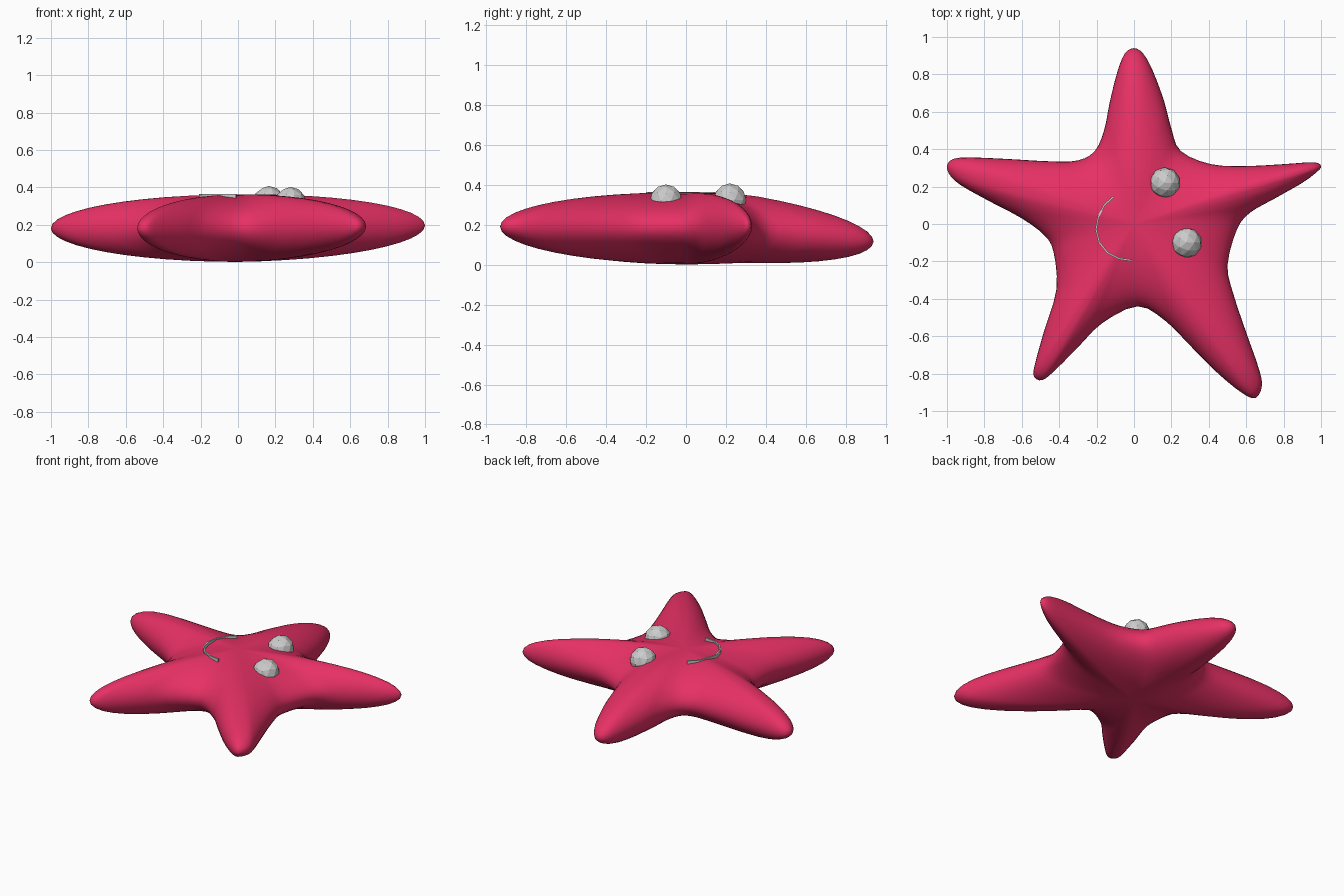
import bpy, bmesh, math
from mathutils import Vector

if "Cube" in bpy.data.objects:
    bpy.data.objects.remove(bpy.data.objects["Cube"])

# Star outline seen from above, clockwise from the back tip
OUTLINE = [(0, .94), (.05, .91), (.10, .82), (.16, .66), (.20, .51), (.25, .39), (.41, .32),
           (.60, .31), (.80, .32), (.96, .33), (1.0, .31), (.98, .28), (.90, .22), (.75, .135),
           (.62, .06), (.55, -.03), (.50, -.22), (.53, -.37), (.60, -.58), (.66, -.75),
           (.685, -.86), (.65, -.93), (.58, -.905), (.45, -.80), (.30, -.65), (.17, -.52),
           (.02, -.44), (-.17, -.53), (-.30, -.66), (-.42, -.78), (-.49, -.835), (-.535, -.815),
           (-.53, -.75), (-.48, -.57), (-.415, -.35), (-.43, -.15), (-.48, -.06), (-.60, .03),
           (-.77, .12), (-.93, .21), (-.99, .27), (-.995, .325), (-.93, .355), (-.72, .35),
           (-.45, .335), (-.30, .34), (-.21, .39), (-.16, .50), (-.13, .65), (-.09, .81),
           (-.05, .91)]
MID, HALF = .182, .18


def smooth_loop(pts, steps):
    """Closed Catmull-Rom loop through the points."""
    p = [Vector(q) for q in pts]
    n, out = len(p), []
    for i in range(n):
        a, b, c, d = p[i - 1], p[i], p[(i + 1) % n], p[(i + 2) % n]
        for k in range(steps):
            t = k / steps
            out.append(.5 * (2 * b + (c - a) * t + (2 * a - 5 * b + 4 * c - d) * t * t
                             + (3 * b - a - 3 * c + d) * t ** 3))
    return out


def finish(bm, name, smooth=False):
    bmesh.ops.recalc_face_normals(bm, faces=bm.faces[:])
    mesh = bpy.data.meshes.new(name)
    bm.to_mesh(mesh)
    bm.free()
    if smooth:
        mesh.shade_smooth()
    obj = bpy.data.objects.new(name, mesh)
    bpy.context.collection.objects.link(obj)
    return obj


def mid_height(x, y):
    # the back arm droops, the right arm lifts a little
    return MID - .065 * max(0, (y - .3) / .64) + .015 * max(0, x)


# Body: a flattened globe whose rings follow the star outline
loop = smooth_loop(OUTLINE, 3)
bm = bmesh.new()
top = bm.verts.new((0, 0, MID + HALF))
bottom = bm.verts.new((0, 0, MID - HALF))
rings, N = [], 24
for i in range(1, N):
    a = math.pi * i / N
    s, h = math.sin(a), HALF * math.cos(a)
    rings.append([bm.verts.new((p.x * s, p.y * s, mid_height(p.x * s, p.y * s) + h))
                  for p in loop])
n = len(loop)
for j in range(n):
    k = (j + 1) % n
    bm.faces.new((top, rings[0][j], rings[0][k]))
    bm.faces.new((bottom, rings[-1][k], rings[-1][j]))
    for r0, r1 in zip(rings, rings[1:]):
        bm.faces.new((r0[j], r1[j], r1[k], r0[k]))
body = finish(bm, "starfish_body", True)
mat = bpy.data.materials.new("pink_red")
mat.diffuse_color = (.8, .03, .13, 1)
mat.use_nodes = True
mat.node_tree.nodes["Principled BSDF"].inputs["Base Color"].default_value = mat.diffuse_color
body.data.materials.append(mat)

# Eyes: low-poly balls sunk into the top
for name, loc in (("back_eye", (.165, .22, .325)), ("front_eye", (.28, -.10, .32))):
    bm = bmesh.new()
    bmesh.ops.create_icosphere(bm, subdivisions=2, radius=.083)
    bmesh.ops.translate(bm, verts=bm.verts[:], vec=loc)
    finish(bm, name)

# Mouth: thin upright band bent into an arc
PATH = [(-.11, .145), (-.16, .10), (-.19, .04), (-.203, -.03), (-.185, -.10),
        (-.14, -.155), (-.08, -.185), (-.01, -.195)]
bm = bmesh.new()
sections = []
for i, q in enumerate(PATH):
    t = (Vector(PATH[min(i + 1, len(PATH) - 1)]) - Vector(PATH[max(i - 1, 0)])).normalized()
    side = Vector((-t.y, t.x)) * .005
    sections.append([bm.verts.new((q[0] + side.x * e, q[1] + side.y * e, z))
                     for e, z in ((-1, .33), (1, .33), (1, .366), (-1, .366))])
for a, b in zip(sections, sections[1:]):
    for j in range(4):
        k = (j + 1) % 4
        bm.faces.new((a[j], a[k], b[k], b[j]))
bm.faces.new(sections[0])
bm.faces.new(sections[-1])
finish(bm, "mouth")
